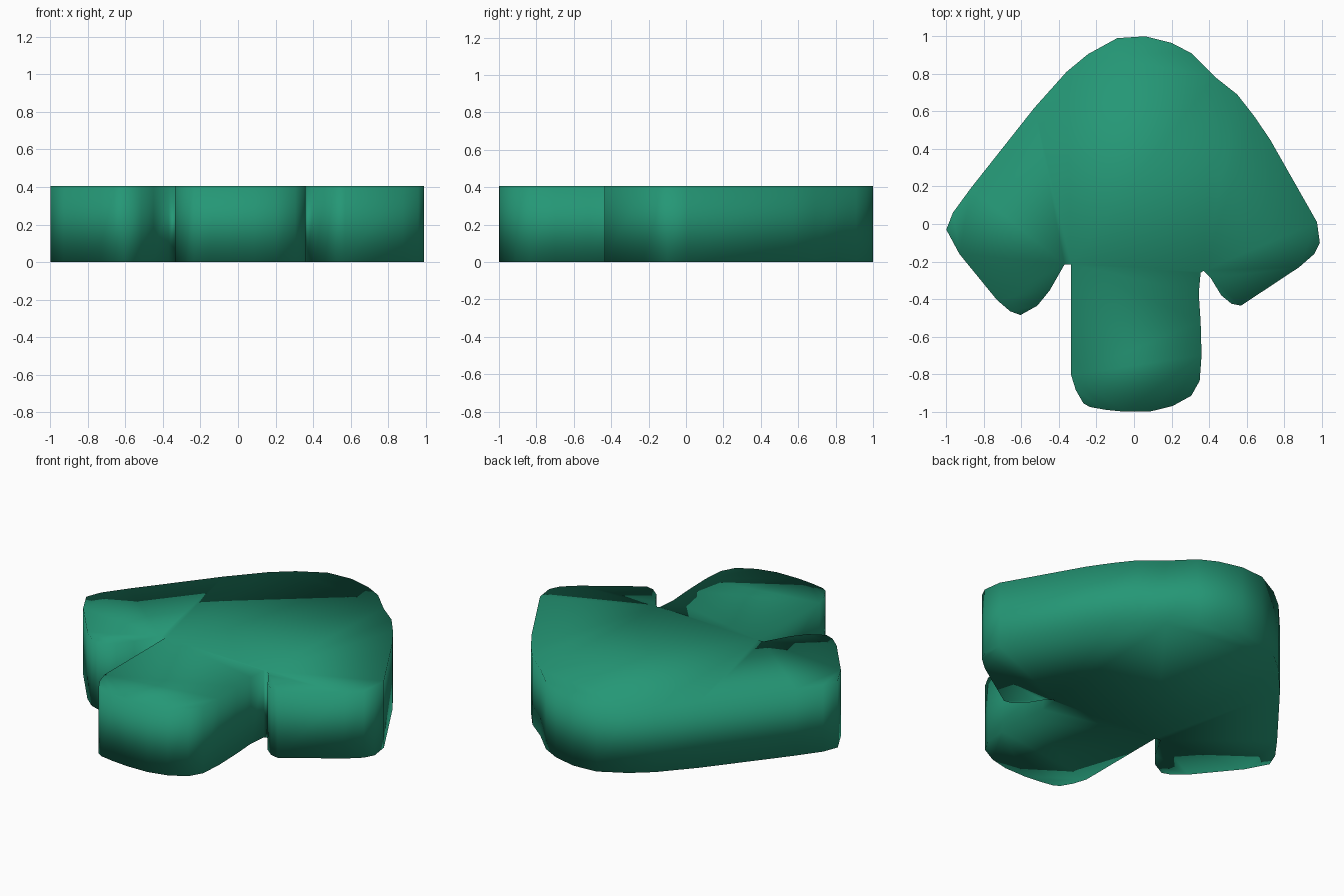
import bpy
import bmesh

HEIGHT = 0.405

# Mushroom outline, clockwise from the tip of the cap
OUTLINE = [
    (-0.09, 0.99), (0.06, 1.0), (0.20, 0.965), (0.305, 0.91), (0.43, 0.785),
    (0.55, 0.69), (0.64, 0.575), (0.725, 0.45), (0.975, 0.01),
    # right lobe of the cap
    (0.99, -0.10), (0.96, -0.16), (0.88, -0.23), (0.57, -0.435),
    (0.52, -0.425), (0.465, -0.38), (0.41, -0.29), (0.37, -0.25),
    # stem
    (0.355, -0.26), (0.345, -0.37), (0.355, -0.52), (0.36, -0.70),
    (0.35, -0.835), (0.305, -0.915), (0.205, -0.97), (0.09, -0.998),
    (-0.05, -1.0), (-0.15, -0.99), (-0.235, -0.975), (-0.27, -0.955),
    (-0.31, -0.885), (-0.335, -0.805), (-0.335, -0.215),
    # left lobe of the cap
    (-0.37, -0.215), (-0.45, -0.355), (-0.515, -0.435), (-0.605, -0.485),
    (-0.66, -0.465), (-0.73, -0.405), (-0.93, -0.16), (-1.0, -0.03),
    (-0.965, 0.06), (-0.87, 0.19), (-0.53, 0.62), (-0.36, 0.81),
    (-0.245, 0.905),
]

green = bpy.data.materials.new("green")
green.diffuse_color = (0.018, 0.31, 0.18, 1.0)

# Flat slab: outline face extruded straight up
bm = bmesh.new()
base = bm.faces.new([bm.verts.new((x, y, 0)) for x, y in OUTLINE])
extruded = bmesh.ops.extrude_face_region(bm, geom=[base], use_keep_orig=True)
top_verts = [e for e in extruded["geom"] if isinstance(e, bmesh.types.BMVert)]
bmesh.ops.translate(bm, verts=top_verts, vec=(0, 0, HEIGHT))
bmesh.ops.recalc_face_normals(bm, faces=bm.faces)
bmesh.ops.triangulate(bm, faces=bm.faces[:])

# The whole slab is smooth shaded, rims included
for face in bm.faces:
    face.smooth = True

mesh = bpy.data.meshes.new("mushroom_slab")
bm.to_mesh(mesh)
bm.free()
mesh.materials.append(green)
slab = bpy.data.objects.new("mushroom_slab", mesh)
bpy.context.collection.objects.link(slab)
